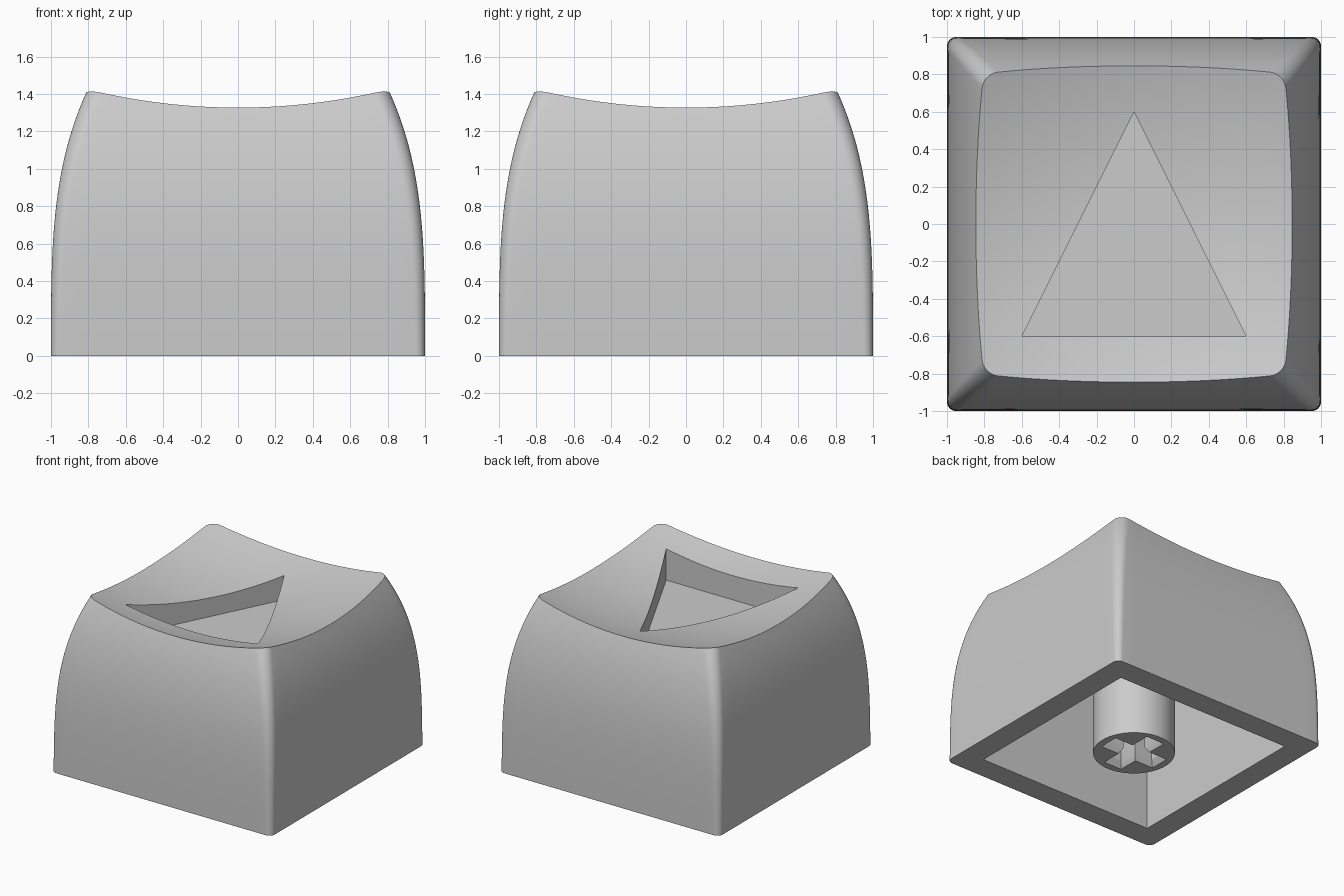
import bpy, bmesh, math

cube = bpy.data.objects.get("Cube")
if cube:
    bpy.data.objects.remove(cube, do_unlink=True)

grey = bpy.data.materials.new("light grey plastic")
grey.use_nodes = True
grey.diffuse_color = (0.6, 0.6, 0.6, 1)
grey.node_tree.nodes["Principled BSDF"].inputs["Base Color"].default_value = (0.6, 0.6, 0.6, 1)

TOP = 1.41
SIDE_STEPS, CORNER_STEPS, WALL_RINGS, DISH_RINGS = 20, 10, 24, 16


def add_object(name, bm):
    bmesh.ops.recalc_face_normals(bm, faces=bm.faces)
    mesh = bpy.data.meshes.new(name)
    bm.to_mesh(mesh)
    bm.free()
    mesh.materials.append(grey)
    obj = bpy.data.objects.new(name, mesh)
    bpy.context.collection.objects.link(obj)
    return obj


def prism(name, bottom, top, z0, z1):
    """Solid between two matching outlines at two heights."""
    bm = bmesh.new()
    low = [bm.verts.new((x, y, z0)) for x, y in bottom]
    high = [bm.verts.new((x, y, z1)) for x, y in top]
    bm.faces.new(low)
    bm.faces.new(high)
    for i in range(len(low)):
        j = (i + 1) % len(low)
        bm.faces.new((low[i], low[j], high[j], high[i]))
    return add_object(name, bm)


def activate(obj):
    bpy.ops.object.select_all(action='DESELECT')
    obj.select_set(True)
    bpy.context.view_layer.objects.active = obj


def carve(obj, cutter):
    """Subtract the cutter and remove it."""
    activate(obj)
    mod = obj.modifiers.new("carve", 'BOOLEAN')
    mod.operation, mod.solver, mod.object = 'DIFFERENCE', 'EXACT', cutter
    bpy.ops.object.modifier_apply(modifier=mod.name)
    bpy.data.objects.remove(cutter, do_unlink=True)


def smooth(obj):
    activate(obj)
    bpy.ops.object.shade_smooth_by_angle(angle=math.radians(30))


def section(z):
    """Rounded square outline of the cap at a height."""
    t = max(z, 0) / TOP
    half = 1 - 0.19 * t ** 3.4
    radius = 0.05 + 0.035 * t
    inner = half - radius
    points = []
    for k in range(4):
        turn = k * math.pi / 2
        c, s = round(math.cos(turn)), round(math.sin(turn))
        local = [(half, inner * (2 * i / SIDE_STEPS - 1)) for i in range(SIDE_STEPS)]
        for i in range(CORNER_STEPS):
            a = math.pi / 2 * i / CORNER_STEPS
            local.append((inner + radius * math.cos(a), inner + radius * math.sin(a)))
        points += [(x * c - y * s, x * s + y * c) for x, y in local]
    return points


def dish(x, y):
    """Height of the hollowed top."""
    return 1.211 + 3.15 - math.sqrt(3.15 ** 2 - x * x - y * y)


def cross(arm, w):
    """Plus-shaped outline."""
    points = []
    for c, s in ((1, 0), (0, 1), (-1, 0), (0, -1)):
        points += [(x * c - y * s, x * s + y * c) for x, y in ((arm, -w), (arm, w), (w, w))]
    return points


# Rim: where each wall line meets the dish
count = len(section(0))
rim = []
for i in range(count):
    z = TOP
    for step in range(12):
        z = dish(*section(z)[i])
    rim.append(z)

# Cap shell: walls rising to the rim, then rings closing over the dish
bm = bmesh.new()
rings = []
for r in range(WALL_RINGS + 1):
    ring = []
    for i in range(count):
        z = rim[i] * r / WALL_RINGS
        x, y = section(z)[i]
        ring.append(bm.verts.new((x, y, z)))
    rings.append(ring)
edge = [v.co.copy() for v in rings[-1]]
for r in range(1, DISH_RINGS):
    f = 1 - r / DISH_RINGS
    rings.append([bm.verts.new((p.x * f, p.y * f, dish(p.x * f, p.y * f))) for p in edge])
for low, high in zip(rings, rings[1:]):
    for i in range(count):
        j = (i + 1) % count
        bm.faces.new((low[i], low[j], high[j], high[i]))
centre = bm.verts.new((0, 0, dish(0, 0)))
for i in range(count):
    bm.faces.new((rings[-1][i], rings[-1][(i + 1) % count], centre))
bm.faces.new(rings[0])
cap = add_object("cap_shell", bm)

# Triangular recess in the top and square hollow underneath
triangle = [(-0.6, -0.6), (0.6, -0.6), (0, 0.6)]
carve(cap, prism("recess_cutter", triangle, triangle, 1.07, 1.8))
h = 0.805
square = [(-h, -h), (h, -h), (h, h), (-h, h)]
carve(cap, prism("hollow_cutter", square, square, -0.3, 1.0))
smooth(cap)

# Stem with a cross-shaped socket, flared at its mouth
circle = [(0.308 * math.cos(a), 0.308 * math.sin(a))
          for a in (2 * math.pi * i / 64 for i in range(64))]
stem = prism("stem", circle, circle, 0, 1.02)
slot = cross(0.22, 0.055)
carve(stem, prism("socket_cutter", slot, slot, -0.2, 0.45))
carve(stem, prism("flare_cutter", cross(0.28, 0.11), slot, -0.05, 0.05))
smooth(stem)
